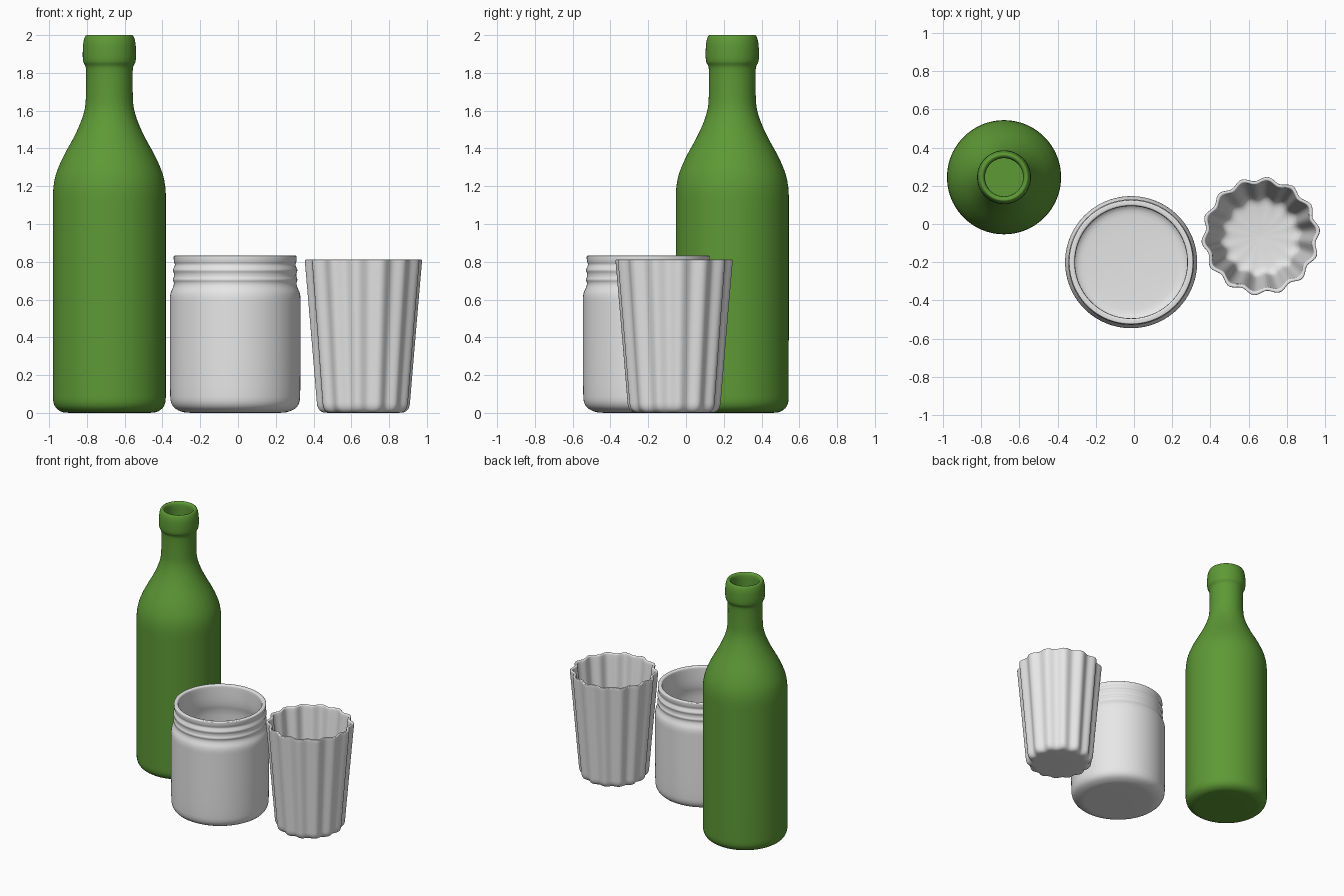
import bpy, bmesh, math

if "Cube" in bpy.data.objects:
    bpy.data.objects.remove(bpy.data.objects["Cube"])


def material(name, rgb):
    m = bpy.data.materials.new(name)
    m.diffuse_color = (*rgb, 1)
    m.use_nodes = True
    m.node_tree.nodes["Principled BSDF"].inputs["Base Color"].default_value = m.diffuse_color
    return m


def soften(pts, rounds=2):
    """Round a profile by cutting its corners; end points stay fixed."""
    for _ in range(rounds):
        out = [pts[0]]
        for (r0, z0), (r1, z1) in zip(pts, pts[1:]):
            out.append((r0 * .75 + r1 * .25, z0 * .75 + z1 * .25))
            out.append((r0 * .25 + r1 * .75, z0 * .25 + z1 * .75))
        out.append(pts[-1])
        pts = out
    return pts


def revolve(name, profile, centre, mat, segs=96, flutes=0, depth=0.0, phase=0.0):
    """Closed turned shape; profile runs from the bottom pole round to the inner floor pole."""
    pts = soften(profile)
    bm = bmesh.new()
    first = bm.verts.new((0, 0, pts[0][1]))
    last = bm.verts.new((0, 0, pts[-1][1]))
    rings = []
    for r, z in pts[1:-1]:
        ring = []
        for i in range(segs):
            a = 2 * math.pi * i / segs
            k = r * (1 + depth * math.cos(flutes * (a - phase)))
            ring.append(bm.verts.new((k * math.cos(a), k * math.sin(a), z)))
        rings.append(ring)
    for i in range(segs):
        j = (i + 1) % segs
        bm.faces.new((first, rings[0][j], rings[0][i]))
        bm.faces.new((last, rings[-1][i], rings[-1][j]))
        for a, b in zip(rings, rings[1:]):
            bm.faces.new((a[i], a[j], b[j], b[i]))
    bmesh.ops.recalc_face_normals(bm, faces=bm.faces[:])
    me = bpy.data.meshes.new(name)
    bm.to_mesh(me)
    bm.free()
    me.materials.append(mat)
    ob = bpy.data.objects.new(name, me)
    ob.location = (*centre, 0)
    bpy.context.collection.objects.link(ob)
    bpy.context.view_layer.objects.active = ob
    ob.select_set(True)
    bpy.ops.object.shade_smooth_by_angle(angle=math.radians(40))
    ob.select_set(False)


green = material("bottle green", (0.11, 0.32, 0.036))
grey = material("clear grey", (0.8, 0.8, 0.8))

# Bottle: body, shoulder, neck with lip, then the inside
revolve("bottle", [
    (0, 0), (.20, 0), (.255, .002), (.298, .04), (.299, .12), (.299, 1.05),
    (.299, 1.22), (.255, 1.34), (.175, 1.48), (.128, 1.60), (.123, 1.70),
    (.123, 1.82), (.128, 1.84), (.141, 1.86), (.141, 1.93), (.137, 1.97),
    (.126, 2.0), (.112, 2.0), (.10, 1.985), (.10, 1.93), (.10, 1.62),
    (.145, 1.48), (.225, 1.34), (.27, 1.20), (.27, .12), (.25, .045),
    (.18, .04), (0, .04)], (-.681, .245), green)

# Jar: body, shoulder, threaded neck, rolled rim, then the inside
revolve("jar", [
    (0, 0), (.22, 0), (.28, .002), (.34, .035), (.346, .12), (.346, .56),
    (.346, .63), (.326, .67), (.324, .69), (.331, .705), (.324, .72),
    (.324, .74), (.331, .755), (.324, .77), (.318, .785), (.324, .80),
    (.326, .82), (.325, .832), (.312, .833), (.297, .832), (.294, .815),
    (.294, .68), (.316, .61), (.316, .12), (.30, .045), (.22, .035),
    (0, .03)], (-.015, -.20), grey)

# Fluted tumbler: tapering wavy wall, rim, then the inside
revolve("tumbler", [
    (0, 0), (.17, 0), (.215, .002), (.237, .03), (.241, .08), (.271, .45),
    (.297, .76), (.301, .805), (.298, .812), (.283, .812), (.279, .80),
    (.275, .76), (.248, .45), (.217, .10), (.195, .045), (.13, .035),
    (0, .03)], (.664, -.063), grey, segs=168, flutes=14, depth=.038,
    phase=math.radians(6))
